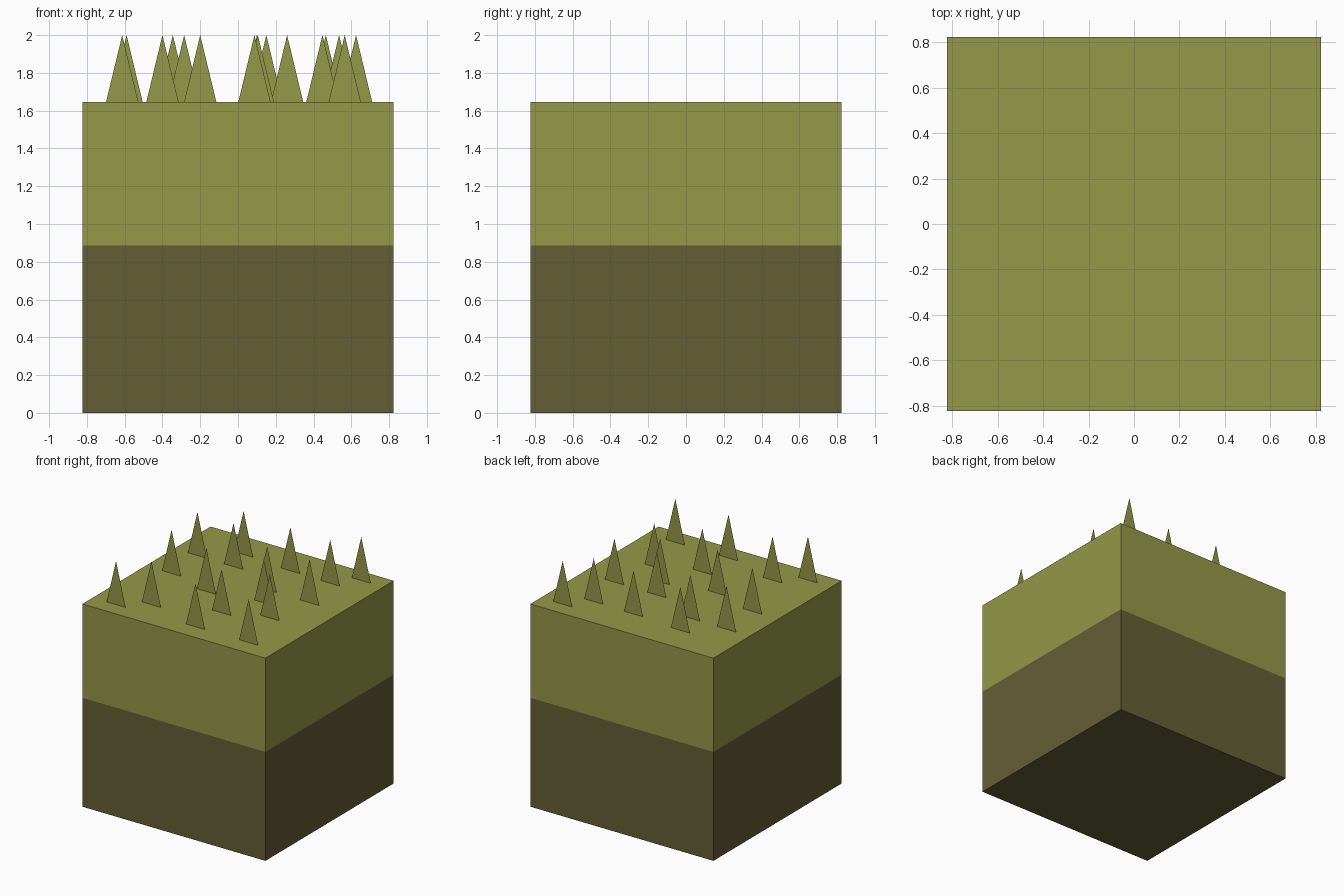
import bpy, bmesh
from mathutils import Vector

if "Cube" in bpy.data.objects:
    bpy.data.objects.remove(bpy.data.objects["Cube"])

HALF, TOP, SOIL_TOP, TIP = 0.823, 1.647, 0.885, 2.0
BLADE_HALF_WIDTH = 0.085


def material(name, rgb):
    m = bpy.data.materials.new(name)
    m.diffuse_color = (*rgb, 1.0)
    m.use_nodes = True
    m.node_tree.nodes["Principled BSDF"].inputs["Base Color"].default_value = m.diffuse_color
    return m


grass = material("grass green", (0.296, 0.319, 0.065))
soil = material("soil brown", (0.127, 0.114, 0.036))


def add_object(name, bm, mats):
    mesh = bpy.data.meshes.new(name)
    bm.to_mesh(mesh)
    bm.free()
    for m in mats:
        mesh.materials.append(m)
    obj = bpy.data.objects.new(name, mesh)
    bpy.context.collection.objects.link(obj)
    return obj


# Ground block: one cube cut at the soil line, coloured by height
bm = bmesh.new()
bmesh.ops.create_cube(bm, size=1.0)
for v in bm.verts:
    v.co = Vector((v.co.x * 2 * HALF, v.co.y * 2 * HALF, (v.co.z + 0.5) * TOP))
bmesh.ops.bisect_plane(bm, geom=bm.verts[:] + bm.edges[:] + bm.faces[:],
                       plane_co=(0, 0, SOIL_TOP), plane_no=(0, 0, 1))
for f in bm.faces:
    f.material_index = 1 if f.calc_center_median().z < SOIL_TOP else 0
add_object("ground_block", bm, [grass, soil])

# Grass blades: flat upright triangles facing the front, at (x, y)
blades = [(-0.613, -0.69), (-0.40, -0.54), (-0.59, -0.01), (-0.613, 0.355),
          (-0.285, 0.35), (-0.345, 0.565), (-0.20, -0.12), (0.10, 0.53),
          (0.465, 0.52), (0.625, 0.69), (0.15, 0.16), (0.535, 0.155),
          (0.447, -0.23), (0.105, -0.36), (0.087, -0.67), (0.565, -0.67),
          (0.26, -0.04)]
bm = bmesh.new()
for x, y in blades:
    bm.faces.new([bm.verts.new(p) for p in (
        (x - BLADE_HALF_WIDTH, y, TOP),
        (x + BLADE_HALF_WIDTH, y, TOP),
        (x, y, TIP))])
add_object("grass_blades", bm, [grass])
